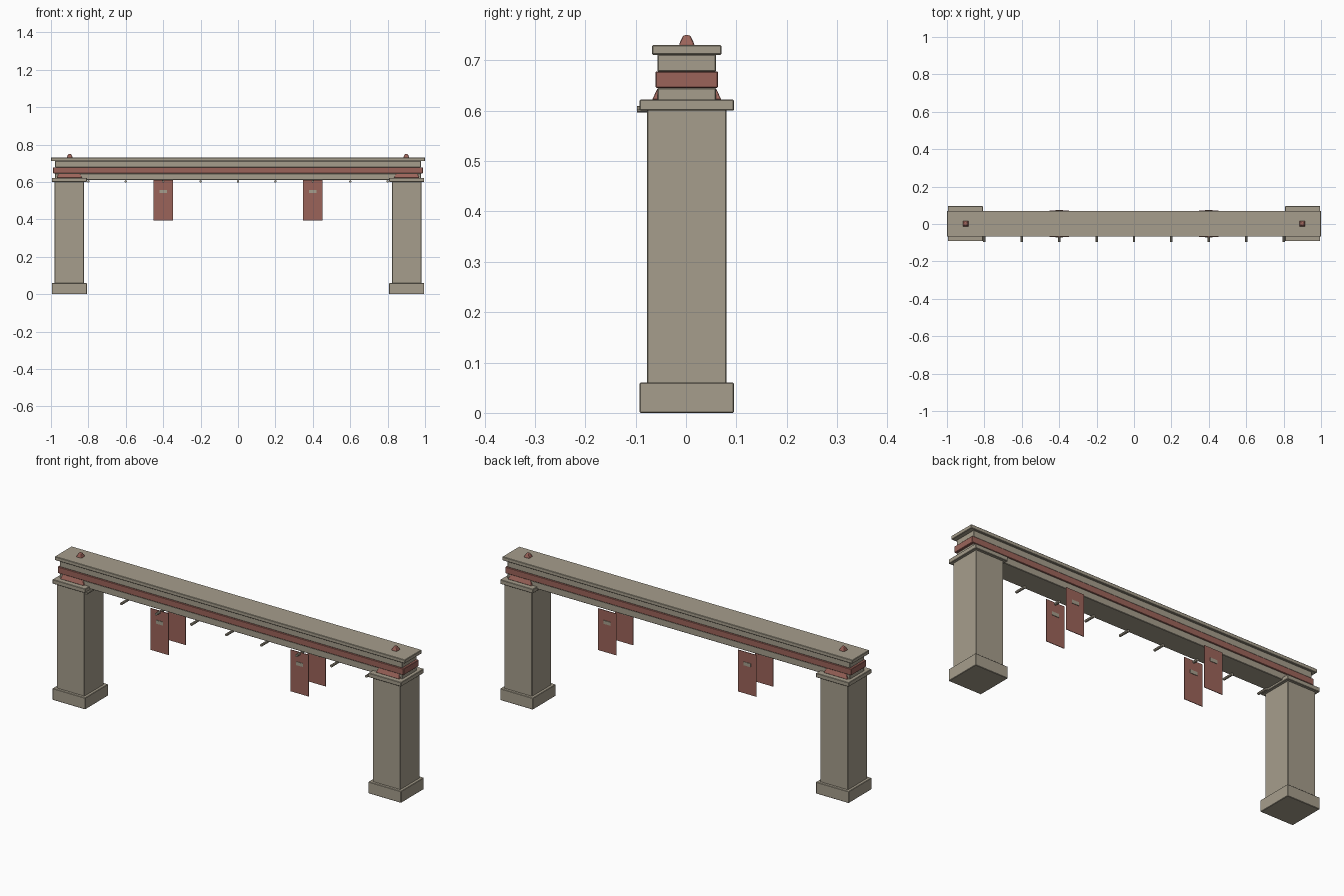
import bpy, bmesh, math
from mathutils import Matrix

if "Cube" in bpy.data.objects:
    bpy.data.objects.remove(bpy.data.objects["Cube"])

YC = 0.0015  # centre line of the gate


def make_material(name, colour):
    mat = bpy.data.materials.new(name)
    mat.use_nodes = True
    mat.diffuse_color = colour
    mat.node_tree.nodes["Principled BSDF"].inputs["Base Color"].default_value = colour
    return mat


stone = make_material("warm grey stone", (0.38, 0.34, 0.262, 1))
red = make_material("faded red", (0.33, 0.127, 0.102, 1))


def finish(name, bm, mat, bevel, segments=1):
    mesh = bpy.data.meshes.new(name)
    bm.to_mesh(mesh)
    bm.free()
    mesh.materials.append(mat)
    obj = bpy.data.objects.new(name, mesh)
    bpy.context.collection.objects.link(obj)
    if bevel:
        mod = obj.modifiers.new("Bevel", "BEVEL")
        mod.width, mod.segments = bevel, segments
    return obj


def block(name, x, y, z0, z1, width, depth, mat, bevel=0.002, taper=(1, 1), segments=1):
    """Box standing from z0 to z1, with its top scaled by taper."""
    bm = bmesh.new()
    bmesh.ops.create_cube(bm, size=1)
    for v in bm.verts:
        top = v.co.z > 0
        sx, sy = taper if top else (1, 1)
        v.co = (x + v.co.x * width * sx, y + v.co.y * depth * sy, z1 if top else z0)
    return finish(name, bm, mat, bevel, segments)


def peg(name, x):
    """Short rod pointing to the front under the beam."""
    bm = bmesh.new()
    bmesh.ops.create_cone(bm, cap_ends=True, segments=8, radius1=0.0065, radius2=0.0065,
                          depth=0.06, matrix=Matrix.Translation((x, YC - 0.0685, 0.603))
                          @ Matrix.Rotation(math.pi / 2, 4, "X"))
    finish(name, bm, stone, 0)


# Crossbeam, stacked from the bottom up
block("lower_beam", 0, YC, 0.61, 0.645, 1.956, 0.117, stone)
block("red_band", 0, YC, 0.645, 0.678, 1.976, 0.124, red)
block("upper_beam", 0, YC, 0.678, 0.712, 1.956, 0.117, stone)
block("beam_cap", 0, YC, 0.711, 0.73, 2.0, 0.138, stone)

for side, s in (("left", 1), ("right", -1)):
    # Pillars
    px = s * 0.902
    block(side + "_pillar_base", px, YC, 0, 0.06, 0.187, 0.187, stone)
    block(side + "_pillar_shaft", px, YC, 0.058, 0.602, 0.158, 0.158, stone)
    block(side + "_pillar_capital", px, YC, 0.60, 0.622, 0.187, 0.187, stone)
    block(side + "_beam_saddle", px, YC, 0.622, 0.644, 0.135, 0.137, red, 0.001, (0.85, 0.85))
    block(side + "_finial", s * 0.9, YC, 0.729, 0.75, 0.033, 0.033, red, 0.004, (0.42, 0.42), 2)

    # Hanging banners, front and back
    for face, f in (("front", -1), ("back", 1)):
        by = YC + f * 0.0685
        block(f"{side}_{face}_banner", s * 0.4, by, 0.395, 0.61, 0.104, 0.003, red, 0)
        block(f"{side}_{face}_banner_plaque", s * 0.4, by, 0.54, 0.558, 0.04, 0.008, stone, 0)

# Row of pegs
for i in range(-4, 5):
    peg(f"peg_{i + 5}", i * 0.2)
